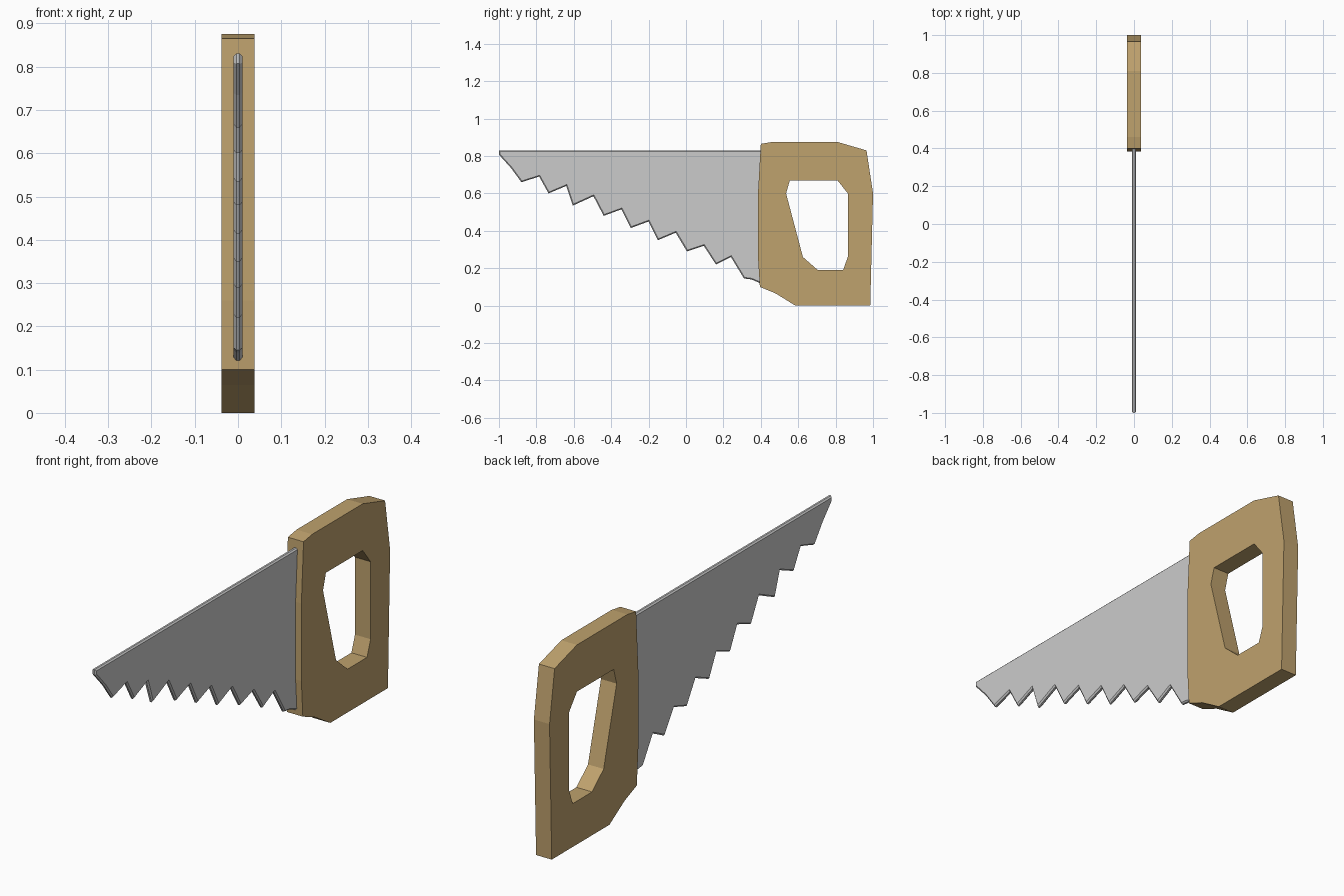
import bpy, bmesh
from mathutils import Matrix

if "Cube" in bpy.data.objects:
    bpy.data.objects.remove(bpy.data.objects["Cube"])

# Maps profile plane (a, b) to world (y, z), with thickness along x
TO_SIDE = Matrix(((0, 0, 1, 0), (1, 0, 0, 0), (0, 1, 0, 0), (0, 0, 0, 1)))


def plate(name, loops, half, chamfer=0.0):
    """Extrude flat outlines (extra loops become holes), optionally chamfering the rims."""
    curve = bpy.data.curves.new(name + "_profile", 'CURVE')
    curve.dimensions, curve.fill_mode, curve.extrude = '2D', 'BOTH', half
    for pts in loops:
        s = curve.splines.new('POLY')
        s.points.add(len(pts) - 1)
        for p, (a, b) in zip(s.points, pts):
            p.co = (a, b, 0, 1)
        s.use_cyclic_u = True
    helper = bpy.data.objects.new(name + "_profile", curve)
    mesh = bpy.data.meshes.new_from_object(helper)
    bpy.data.objects.remove(helper)
    mesh.name = name

    bm = bmesh.new()
    bm.from_mesh(mesh)
    bmesh.ops.remove_doubles(bm, verts=bm.verts, dist=1e-4)
    bmesh.ops.dissolve_limit(bm, angle_limit=0.01, verts=bm.verts, edges=bm.edges)
    bmesh.ops.recalc_face_normals(bm, faces=bm.faces)
    if chamfer:
        rims = [e for e in bm.edges
                if sum(abs(f.normal.z) > 0.9 for f in e.link_faces) == 1]
        bmesh.ops.bevel(bm, geom=rims, offset=chamfer, segments=1,
                        affect='EDGES', profile=0.5)
    bm.transform(TO_SIDE)
    bmesh.ops.recalc_face_normals(bm, faces=bm.faces)
    for f in bm.faces:
        f.smooth = False
    bm.to_mesh(mesh)
    bm.free()
    ob = bpy.data.objects.new(name, mesh)
    bpy.context.collection.objects.link(ob)
    return ob


# Blade: straight back edge, toothed cutting edge
teeth = [(-0.88, 0.66), (-0.785, 0.69), (-0.735, 0.60), (-0.64, 0.64),
         (-0.605, 0.535), (-0.495, 0.585), (-0.44, 0.48), (-0.345, 0.515),
         (-0.295, 0.415), (-0.20, 0.45), (-0.15, 0.35), (-0.055, 0.39),
         (0.005, 0.29), (0.095, 0.32), (0.16, 0.22), (0.24, 0.26),
         (0.31, 0.145), (0.35, 0.14)]
blade = plate("blade", [[(0.42, 0.83), (-1.0, 0.83), (-1.0, 0.807), (-0.935, 0.735)]
                        + teeth + [(0.42, 0.11)]], 0.01, 0.006)

# Handle: faceted block with a grip hole
outline = [(0.40, 0.865), (0.46, 0.875), (0.81, 0.875), (0.965, 0.83),
           (1.0, 0.60), (0.985, 0.0), (0.585, 0.0), (0.48, 0.065),
           (0.395, 0.10), (0.385, 0.26), (0.385, 0.60)]
grip_hole = [(0.555, 0.67), (0.81, 0.67), (0.865, 0.60), (0.865, 0.26),
             (0.84, 0.19), (0.705, 0.19), (0.625, 0.26), (0.535, 0.60)]
handle = plate("handle", [outline, grip_hole], 0.038)

wood = bpy.data.materials.new("wood")
wood.diffuse_color = (0.52, 0.36, 0.155, 1)
wood.use_nodes = True
wood.node_tree.nodes["Principled BSDF"].inputs["Base Color"].default_value = wood.diffuse_color
handle.data.materials.append(wood)
